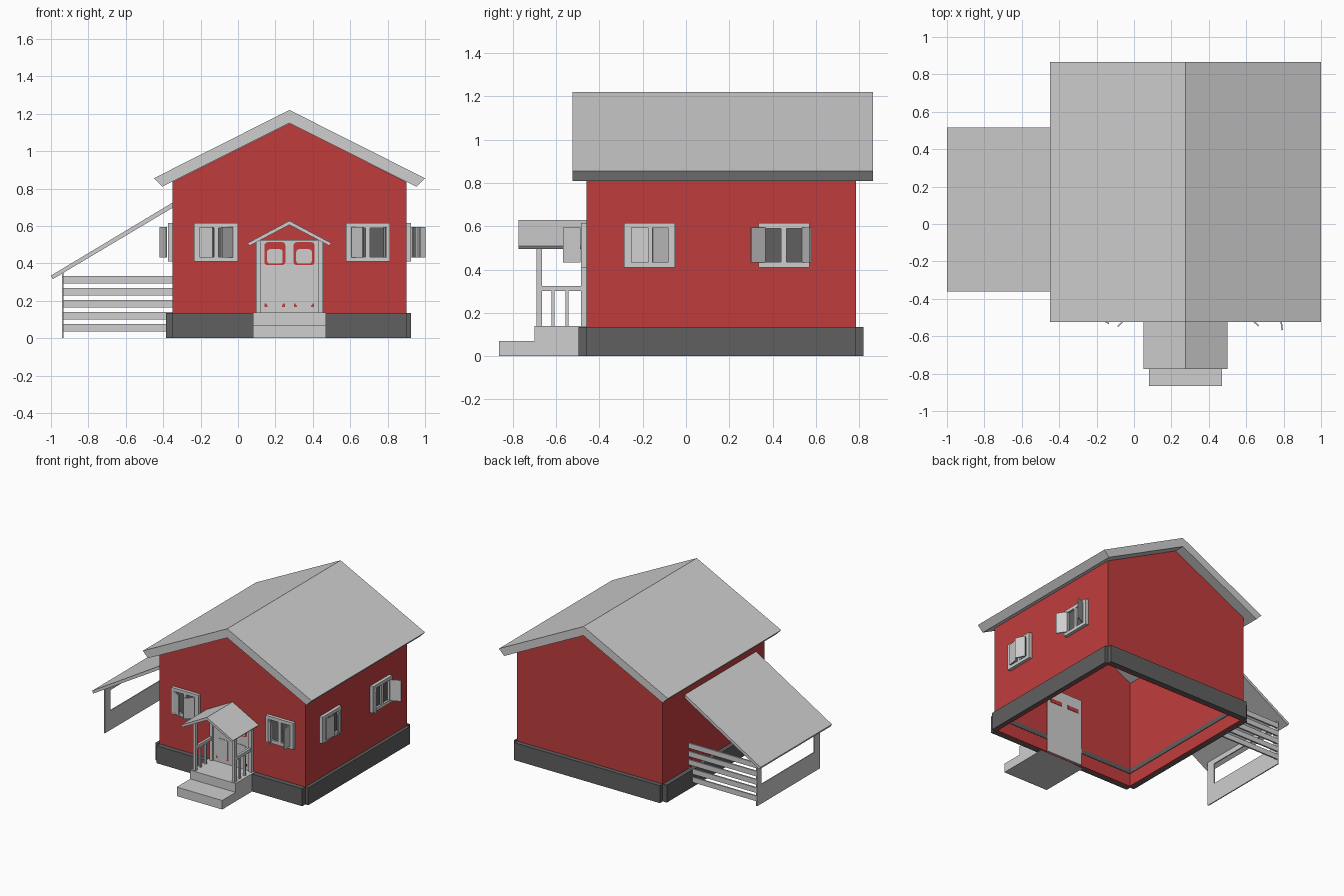
import bpy, bmesh, math
from mathutils import Matrix, Vector

if "Cube" in bpy.data.objects:
    bpy.data.objects.remove(bpy.data.objects["Cube"])


def mat(name, c):
    m = bpy.data.materials.new(name)
    m.diffuse_color = (*c, 1)
    m.use_nodes = True
    m.node_tree.nodes["Principled BSDF"].inputs["Base Color"].default_value = m.diffuse_color
    return m


RED = mat("wall red", (0.53, 0.046, 0.046))
GREY = mat("light grey", (0.62, 0.62, 0.62))
DARK = mat("dark grey", (0.115, 0.115, 0.115))
CX = 0.275  # house centre line


def finish(name, bm, m, M=Matrix()):
    bmesh.ops.recalc_face_normals(bm, faces=bm.faces)
    me = bpy.data.meshes.new(name)
    bm.to_mesh(me)
    bm.free()
    me.materials.append(m)
    ob = bpy.data.objects.new(name, me)
    ob.matrix_world = M
    bpy.context.collection.objects.link(ob)
    return ob


def add_box(bm, x0, x1, y0, y1, z0, z1):
    T = Matrix.Translation(((x0 + x1) / 2, (y0 + y1) / 2, (z0 + z1) / 2))
    S = Matrix.Diagonal((x1 - x0, y1 - y0, z1 - z0, 1))
    bmesh.ops.create_cube(bm, size=1, matrix=T @ S)


def boxes(name, m, items, M=Matrix()):
    bm = bmesh.new()
    for b in items:
        add_box(bm, *b)
    return finish(name, bm, m, M)


def extrude_y(name, m, pts, y0, y1):
    """Extrude an x/z profile from y0 to y1."""
    bm = bmesh.new()
    f = bm.faces.new([bm.verts.new((x, y0, z)) for x, z in pts])
    r = bmesh.ops.extrude_face_region(bm, geom=[f])
    vs = [v for v in r["geom"] if isinstance(v, bmesh.types.BMVert)]
    bmesh.ops.translate(bm, verts=vs, vec=(0, y1 - y0, 0))
    return finish(name, bm, m)


# House walls: hollow shell, open underneath
gable = [(-0.35, 0), (0.90, 0), (0.90, 0.836), (CX, 1.149), (-0.35, 0.836)]
extrude_y("front_wall", RED, gable, -0.46, -0.445)
extrude_y("back_wall", RED, gable, 0.77, 0.785)
boxes("side_walls", RED, [(-0.35, -0.335, -0.445, 0.77, 0, 0.836),
                          (0.885, 0.90, -0.445, 0.77, 0, 0.836)])

# Foundation plates with notched corners, and inner strip
boxes("foundation", DARK, [(-0.35, 0.90, -0.498, -0.46, 0, 0.135),
                           (-0.35, 0.90, 0.785, 0.82, 0, 0.135),
                           (-0.385, -0.35, -0.46, 0.785, 0, 0.135),
                           (0.90, 0.925, -0.46, 0.785, 0, 0.135)])
boxes("inner_strip", DARK, [(-0.335, 0.885, -0.445, -0.441, 0.1, 0.135),
                            (-0.335, 0.885, 0.766, 0.77, 0.1, 0.135),
                            (-0.335, -0.331, -0.44, 0.765, 0.1, 0.135),
                            (0.881, 0.885, -0.44, 0.765, 0.1, 0.135)])

# Main roof
extrude_y("main_roof", GREY, [(-0.45, 0.855), (CX, 1.22), (1.0, 0.855),
                              (0.955, 0.81), (CX, 1.15), (-0.405, 0.81)], -0.525, 0.865)

# Lean-to on the left: roof, outer frame, slatted back
extrude_y("lean_to_roof", GREY, [(-1.0, 0.335), (-0.35, 0.725), (-0.35, 0.697), (-0.99, 0.316)],
          -0.36, 0.515)
boxes("lean_to_frame", GREY, [(-0.94, -0.932, -0.30, 0.47, 0, 0.15),
                              (-0.94, -0.932, -0.30, -0.23, 0.15, 0.35),
                              (-0.94, -0.932, 0.42, 0.47, 0.15, 0.35),
                              (-0.94, -0.932, -0.23, 0.42, 0.31, 0.35)])
boxes("lean_to_slats", GREY, [(-0.932, -0.35, 0.458, 0.47, 0.037 + 0.064 * i, 0.077 + 0.064 * i)
                              for i in range(5)])


# Windows: frame, two panes and two hinged shutters each, facing local -y
def window(name, x, y, turn, left, right):
    M = Matrix.Translation((x, y, 0)) @ Matrix.Rotation(math.radians(turn), 4, 'Z')
    d = -0.025
    boxes(name + "_frame", GREY, [(-0.118, -0.082, d, 0, 0.41, 0.615),
                                  (0.082, 0.118, d, 0, 0.41, 0.615),
                                  (-0.082, 0.082, d, 0, 0.41, 0.435),
                                  (-0.082, 0.082, d, 0, 0.59, 0.615),
                                  (-0.012, 0.012, d, 0, 0.435, 0.59)], M)
    boxes(name + "_glass", DARK, [(-0.082, 0.082, -0.010, -0.002, 0.435, 0.59)], M)
    for side, ang, s in (("left", left, 1), ("right", right, -1)):
        H = M @ Matrix.Translation((-0.084 * s, d - 0.004, 0)) \
            @ Matrix.Rotation(math.radians(-ang * s), 4, 'Z')
        xs = sorted((0, 0.08 * s))
        boxes(name + "_shutter_" + side, GREY, [(xs[0], xs[1], -0.008, 0, 0.432, 0.595)], H)


window("front_left_window", -0.117, -0.46, 0, 30, 45)
window("front_right_window", 0.695, -0.46, 0, 42, 97)
window("right_front_window", 0.90, -0.168, 90, 8, 25)
window("right_back_window", 0.90, 0.452, 90, 145, 115)
window("left_side_window", -0.35, -0.10, -90, 20, 25)

# Porch steps
boxes("porch_steps", GREY, [(0.08, 0.47, -0.865, -0.70, 0, 0.07),
                            (0.08, 0.47, -0.70, -0.46, 0, 0.138)])

# Porch roof
extrude_y("porch_roof", GREY, [(0.05, 0.508), (CX, 0.628), (0.50, 0.508),
                               (0.488, 0.494), (CX, 0.606), (0.062, 0.494)], -0.775, -0.46)

# Porch posts, rails and balusters, mirrored about the centre line
parts = []
for s in (-1, 1):
    def side(a, b, y0, y1, z0, z1):
        xs = sorted((CX + s * a, CX + s * b))
        parts.append((xs[0], xs[1], y0, y1, z0, z1))
    side(0.155, 0.18, -0.69, -0.665, 0.138, 0.525)
    side(0.155, 0.18, -0.485, -0.46, 0.138, 0.525)
    side(0.158, 0.177, -0.665, -0.485, 0.30, 0.324)
    side(0.158, 0.177, -0.665, -0.485, 0.505, 0.525)
    for y in (-0.615, -0.55):
        side(0.160, 0.175, y - 0.007, y + 0.007, 0.138, 0.30)
boxes("porch_posts_and_rails", GREY, parts)

# Double door set through the wall, with red inlays and grey panels
boxes("double_door", GREY, [(0.12, 0.43, -0.472, -0.436, 0.0, 0.525)])


def rounded_plate(bm, cx, cz, w, h, y0, y1, r=0.016):
    pts = []
    for k, (sx, sz) in enumerate(((1, 1), (-1, 1), (-1, -1), (1, -1))):
        for i in range(4):
            a = math.pi / 2 * (k + i / 3)
            pts.append((cx + sx * (w / 2 - r) + r * math.cos(a),
                        cz + sz * (h / 2 - r) + r * math.sin(a)))
    f = bm.faces.new([bm.verts.new((x, y0, z)) for x, z in pts])
    r_ = bmesh.ops.extrude_face_region(bm, geom=[f])
    vs = [v for v in r_["geom"] if isinstance(v, bmesh.types.BMVert)]
    bmesh.ops.translate(bm, verts=vs, vec=(0, y1 - y0, 0))


inlay, panel, dots = bmesh.new(), bmesh.new(), []
for s in (-1, 1):
    cx = CX + s * 0.078
    rounded_plate(inlay, cx, 0.452, 0.112, 0.122, -0.475, -0.472)
    rounded_plate(panel, cx, 0.437, 0.084, 0.078, -0.478, -0.475)
    rounded_plate(panel, cx, 0.249, 0.095, 0.15, -0.476, -0.472)
    for sx in (-1, 1):  # red corner marks around the lower panels
        x = cx + sx * 0.046
        dots.append((x - 0.008, x + 0.008, -0.475, -0.472, 0.166, 0.186))
finish("door_inlays", inlay, RED)
finish("door_panels", panel, GREY)
boxes("door_corner_marks", RED, dots)
boxes("door_inner_inlays", RED, [(CX + s * 0.078 - 0.05, CX + s * 0.078 + 0.05,
                                  -0.436, -0.433, 0.41, 0.44) for s in (-1, 1)])
